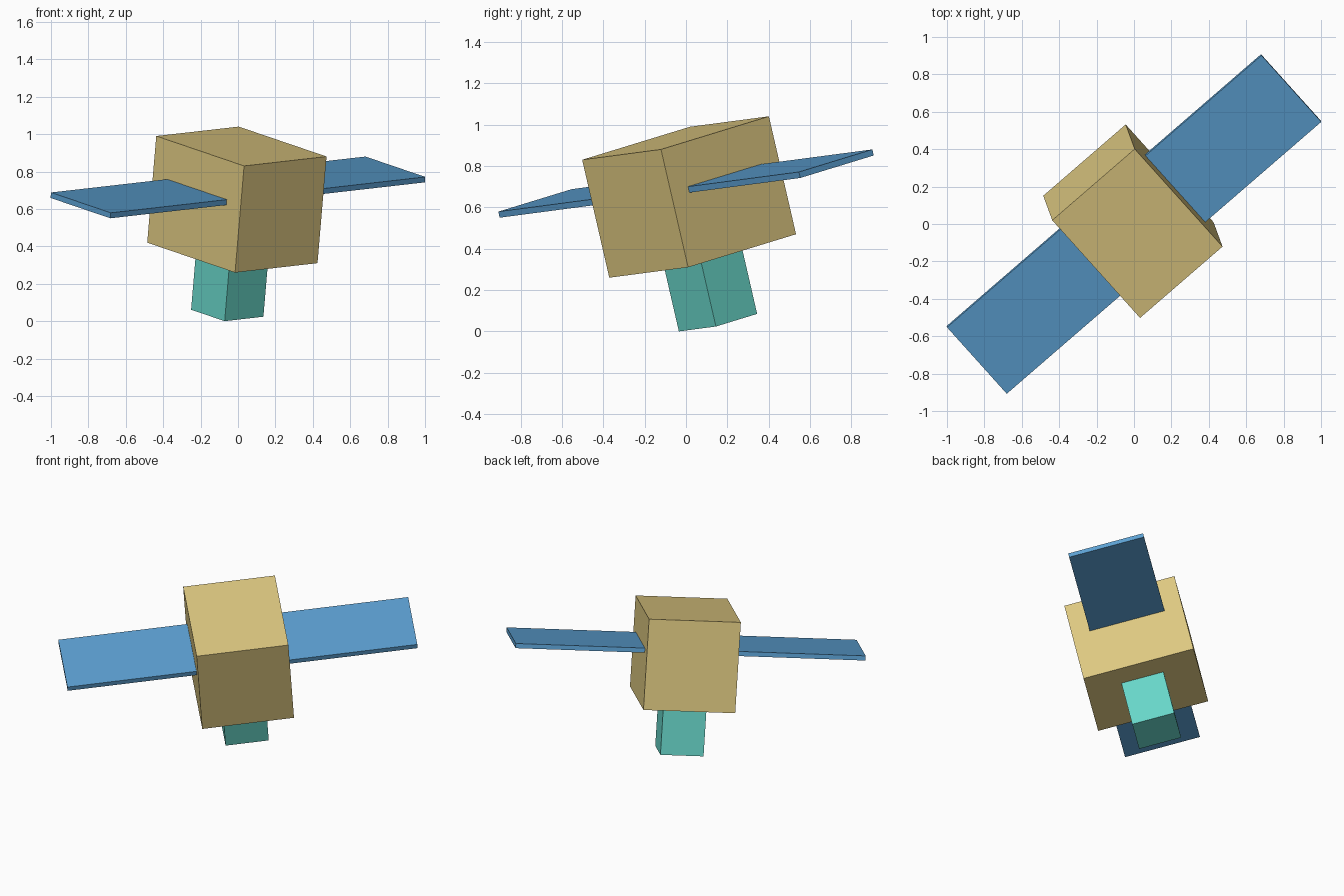
import bpy
from mathutils import Matrix, Vector

default = bpy.data.objects.get("Cube")
if default:
    bpy.data.objects.remove(default, do_unlink=True)


def material(name, rgb):
    mat = bpy.data.materials.new(name)
    mat.use_nodes = True
    mat.diffuse_color = (*rgb, 1)
    mat.node_tree.nodes["Principled BSDF"].inputs["Base Color"].default_value = (*rgb, 1)
    return mat


gold = material("gold foil", (0.73, 0.58, 0.22))
blue = material("panel blue", (0.107, 0.352, 0.645))
teal = material("teal", (0.138, 0.67, 0.58))

# Tilted frame: side runs along the panels, up along the body
side = Vector((0.753, 0.651, 0.086)).normalized()
up = Vector((0.085, -0.221, 0.971))
up = (up - up.dot(side) * side).normalized()
depth = up.cross(side)
frame = Matrix((side, depth, up)).transposed().to_4x4()
frame.translation = (-0.006, 0.015, 0.65)


def box(name, size, centre, mat):
    """Box placed in the tilted frame."""
    bpy.ops.mesh.primitive_cube_add(size=1)
    obj = bpy.context.object
    obj.name = name
    obj.data.transform(Matrix.Translation(centre) @ Matrix.Diagonal((*size, 1)))
    obj.matrix_world = frame
    obj.data.materials.append(mat)
    return obj


# Main body
body = (0.585, 0.72, 0.587)
box("body", body, (0, 0, 0), gold)

# Panels, flush with the body sides
span = 0.823
for name, sign in (("left_panel", 1), ("right_panel", -1)):
    box(name, (span, 0.49, 0.03), (sign * (body[0] + span) / 2, 0, 0.067), blue)

# Square sensor under the body
drop = 0.332
box("sensor", (0.275, 0.275, drop), (0, 0, -(body[2] + drop) / 2), teal)
